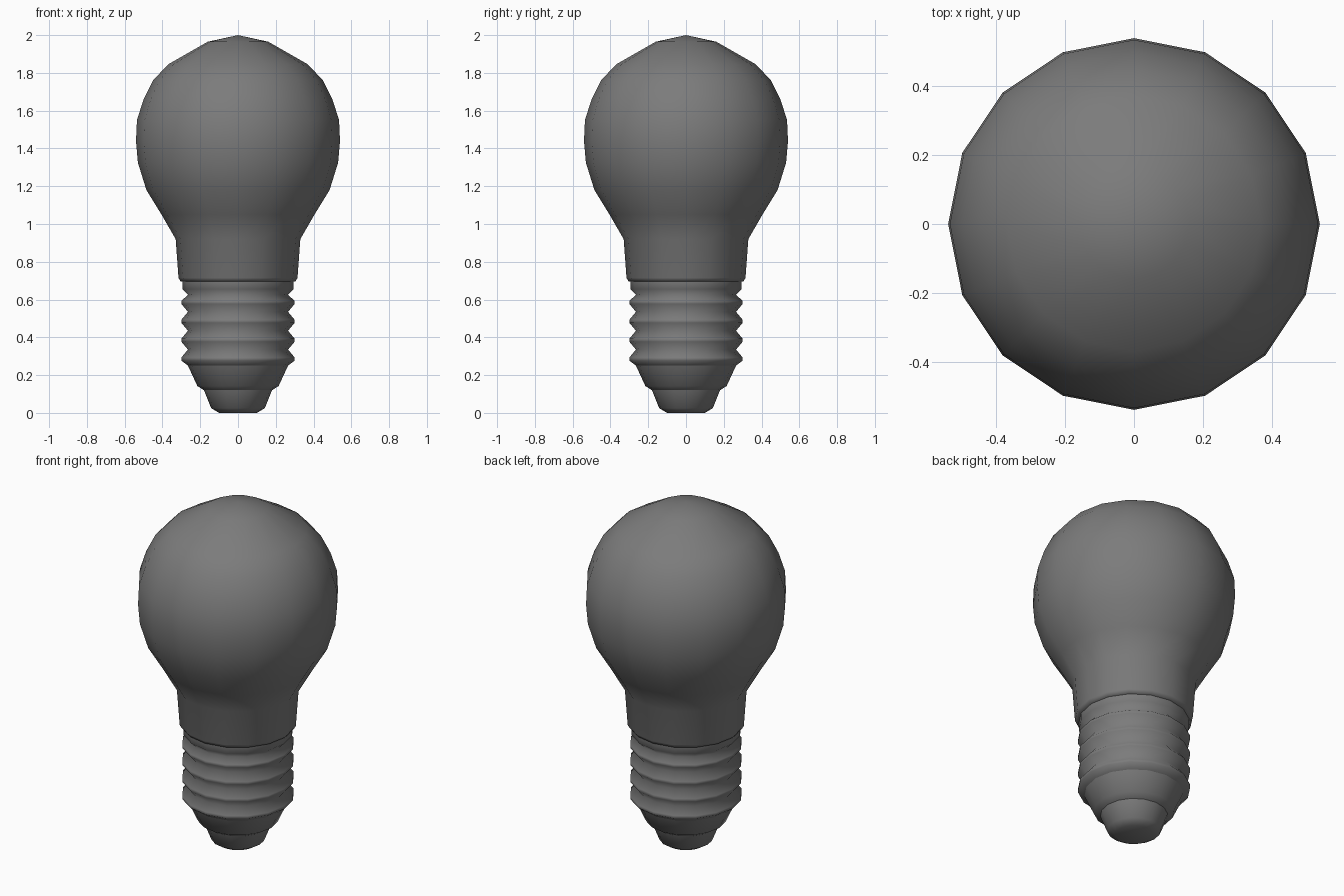
import bpy
import bmesh
from math import cos, sin, pi, radians

cube = bpy.data.objects.get("Cube")
if cube:
    bpy.data.objects.remove(cube, do_unlink=True)

SIDES = 16

grey = bpy.data.materials.new("dark grey")
grey.use_nodes = True
colour = (0.2, 0.2, 0.2, 1)
grey.diffuse_color = colour
grey.node_tree.nodes["Principled BSDF"].inputs["Base Color"].default_value = colour


def lathe(name, profile, angle):
    """Turn a bottom-to-top (radius, height) profile about z; close open ends that are marked by radius 0."""
    bm = bmesh.new()
    rings = []
    for r, z in profile:
        if r == 0:
            rings.append([bm.verts.new((0, 0, z))])
        else:
            rings.append([bm.verts.new((r * cos(2 * pi * i / SIDES), r * sin(2 * pi * i / SIDES), z))
                          for i in range(SIDES)])
    for low, high in zip(rings, rings[1:]):
        for i in range(SIDES):
            j = (i + 1) % SIDES
            if len(low) == 1:
                bm.faces.new((low[0], high[j], high[i]))
            elif len(high) == 1:
                bm.faces.new((low[i], low[j], high[0]))
            else:
                bm.faces.new((low[i], low[j], high[j], high[i]))
    mesh = bpy.data.meshes.new(name)
    bm.to_mesh(mesh)
    bm.free()
    mesh.materials.append(grey)
    obj = bpy.data.objects.new(name, mesh)
    bpy.context.collection.objects.link(obj)
    bpy.ops.object.select_all(action='DESELECT')
    obj.select_set(True)
    bpy.context.view_layer.objects.active = obj
    bpy.ops.object.shade_smooth_by_angle(angle=radians(angle))
    return obj


# Glass bulb with its rolled lower lip
lathe("glass_bulb", [
    (0.28, 0.695), (0.305, 0.697), (0.315, 0.715), (0.33, 0.92), (0.405, 1.05),
    (0.485, 1.18), (0.53, 1.325), (0.54, 1.44), (0.535, 1.55), (0.5, 1.66),
    (0.45, 1.76), (0.37, 1.845), (0.16, 1.965), (0, 2)], 60)

# Screw cap: four ridges with valleys between, then a straight collar
thread = []
for k in range(4):
    z = 0.285 + 0.1 * k
    thread += [(0.3, z - 0.008), (0.3, z + 0.008), (0.265, z + 0.05)]
thread[-1] = (0.265, 0.625)
thread += [(0.295, 0.655), (0.295, 0.7)]
lathe("screw_cap", [(0.265, 0.25)] + thread, 100)

# Tapered base and stepped contact tip
lathe("base_cone", [(0.18, 0.12), (0.215, 0.142), (0.265, 0.25)], 60)
lathe("contact_tip", [(0, 0), (0.1, 0), (0.142, 0.025), (0.18, 0.12)], 60)
